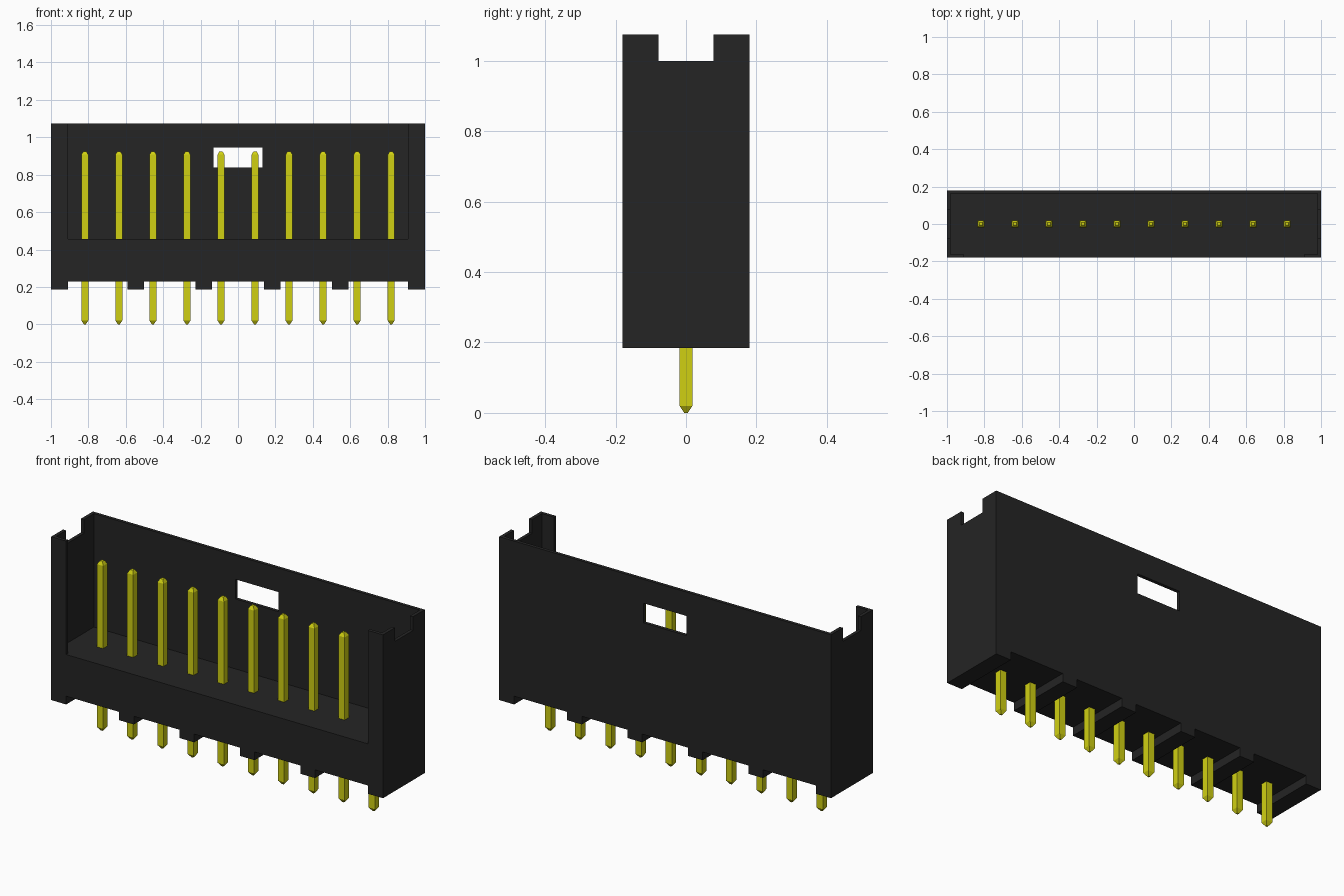
import bpy, bmesh
from mathutils import Matrix, Vector

cube = bpy.data.objects.get("Cube")
if cube:
    bpy.data.objects.remove(cube, do_unlink=True)


def material(name, rgb):
    m = bpy.data.materials.new(name)
    m.use_nodes = True
    m.diffuse_color = (*rgb, 1)
    bsdf = next(n for n in m.node_tree.nodes if n.type == 'BSDF_PRINCIPLED')
    bsdf.inputs["Base Color"].default_value = (*rgb, 1)
    return m


black = material("black plastic", (0.018, 0.018, 0.018))
yellow = material("yellow metal", (0.63, 0.63, 0.006))


def finish(name, bm, mat):
    mesh = bpy.data.meshes.new(name)
    bmesh.ops.recalc_face_normals(bm, faces=bm.faces)
    bm.to_mesh(mesh)
    bm.free()
    mesh.materials.append(mat)
    obj = bpy.data.objects.new(name, mesh)
    bpy.context.scene.collection.objects.link(obj)
    return obj


def box(name, x, y, z, mat):
    """Box from (min, max) pairs on each axis."""
    bm = bmesh.new()
    size = Vector((x[1] - x[0], y[1] - y[0], z[1] - z[0]))
    mid = Vector((x[0] + x[1], y[0] + y[1], z[0] + z[1])) / 2
    bmesh.ops.create_cube(bm, size=1,
                          matrix=Matrix.Translation(mid) @ Matrix.Diagonal((*size, 1)))
    return finish(name, bm, mat)


def cut(target, x, y, z):
    """Subtract a box from the target and discard the cutter."""
    cutter = box("cutter", x, y, z, black)
    cutter.hide_render = True
    mod = target.modifiers.new("cut", 'BOOLEAN')
    mod.operation = 'DIFFERENCE'
    mod.solver = 'EXACT'
    mod.object = cutter
    bpy.context.view_layer.objects.active = target
    bpy.ops.object.modifier_apply(modifier=mod.name)
    bpy.data.objects.remove(cutter, do_unlink=True)


PITCH = 0.182
HALF_Y = 0.18
WALL = 0.018
LIP = 0.91          # inner edge of the front lips
FOOT = 0.044        # half width of a rib under the base
BOTTOM, BASE, FLOOR, TOP = 0.185, 0.23, 0.457, 1.075

# Housing block, hollowed from above and opened at the front
housing = box("housing", (-1, 1), (-HALF_Y, HALF_Y), (BOTTOM, TOP), black)
cut(housing, (-1 + WALL, 1 - WALL), (-HALF_Y + WALL, HALF_Y - WALL), (FLOOR, 1.3))
cut(housing, (-LIP, LIP), (-0.3, 0), (FLOOR, 1.3))

# Notches in the tops of both end walls
cut(housing, (-1.1, 1.1), (-0.078, 0.078), (1.0, 1.3))

# Latch window in the back wall
cut(housing, (-0.13, 0.13), (0.1, 0.3), (0.838, 0.945))

# Slots under the base, leaving end feet and four ribs
ribs = [-3 * PITCH, -PITCH, PITCH, 3 * PITCH]
starts = [-LIP] + [r + FOOT for r in ribs]
ends = [r - FOOT for r in ribs] + [LIP]
for a, b in zip(starts, ends):
    cut(housing, (a, b), (-0.3, 0.3), (0, BASE))

# Square pins with tapered tips, built by stacking square sections
SECTIONS = [(0.0, 0.005), (0.02, 0.0185), (0.907, 0.0185), (0.925, 0.008)]
for i in range(10):
    x = (i - 4.5) * PITCH
    bm = bmesh.new()
    rings = [[bm.verts.new((x + sx * r, sy * r, z))
              for sx, sy in ((-1, -1), (1, -1), (1, 1), (-1, 1))]
             for z, r in SECTIONS]
    bm.faces.new(rings[0])
    bm.faces.new(rings[-1])
    for lo, hi in zip(rings, rings[1:]):
        for k in range(4):
            n = (k + 1) % 4
            bm.faces.new((lo[k], lo[n], hi[n], hi[k]))
    finish(f"pin_{i + 1}", bm, yellow)
